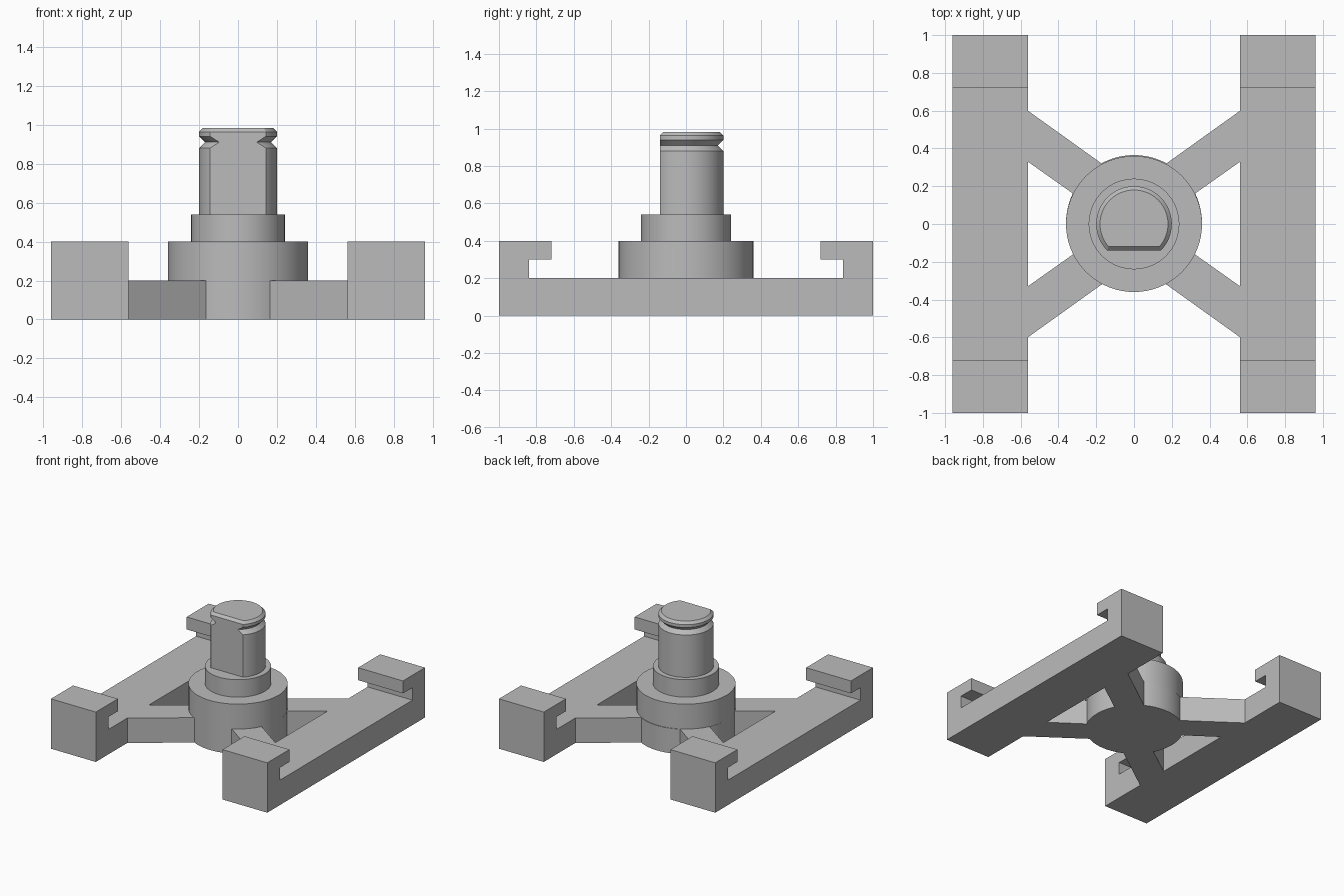
import bpy, bmesh, math

if "Cube" in bpy.data.objects:
    bpy.data.objects.remove(bpy.data.objects["Cube"], do_unlink=True)

# Single plain grey material
grey = bpy.data.materials.new("plain grey")
grey.use_nodes = True
colour = (0.5, 0.5, 0.5, 1)
grey.diffuse_color = colour
grey.node_tree.nodes["Principled BSDF"].inputs["Base Color"].default_value = colour


def loft(name, rings, smooth=False):
    """Skin equal-length rings of points and cap both ends."""
    bm = bmesh.new()
    loops = [[bm.verts.new(p) for p in ring] for ring in rings]
    n = len(loops[0])
    for a, b in zip(loops, loops[1:]):
        for i in range(n):
            j = (i + 1) % n
            bm.faces.new((a[i], a[j], b[j], b[i]))
    bm.faces.new(loops[0][::-1])
    bm.faces.new(loops[-1])
    bmesh.ops.recalc_face_normals(bm, faces=bm.faces)
    mesh = bpy.data.meshes.new(name)
    bm.to_mesh(mesh)
    bm.free()
    mesh.materials.append(grey)
    obj = bpy.data.objects.new(name, mesh)
    bpy.context.collection.objects.link(obj)
    if smooth:
        bpy.ops.object.select_all(action="DESELECT")
        obj.select_set(True)
        bpy.context.view_layer.objects.active = obj
        bpy.ops.object.shade_smooth_by_angle(angle=math.radians(25))
    return obj


def circle(r, z, y=0, n=72):
    return [(r * math.cos(math.tau * i / n), y + r * math.sin(math.tau * i / n), z)
            for i in range(n)]


def d_section(r, flat, z, n=64):
    """Circle cut by a straight edge at y = -flat."""
    dip = math.asin(flat / r)
    sweep = math.pi + 2 * dip
    angles = [-dip + sweep * i / n for i in range(n + 1)]
    return [(r * math.cos(a), r * math.sin(a), z) for a in angles]


# Side rails with a hooked clip at both ends
half = [(1, 0), (1, 0.4), (0.72, 0.4), (0.72, 0.3), (0.84, 0.3), (0.84, 0.2)]
rail = half + [(-y, z) for y, z in reversed(half)]
for side, sx in (("left", 1), ("right", -1)):
    loft(side + "_rail", [[(sx * x, y, z) for y, z in rail] for x in (0.562, 0.96)])
    # Slanted arms joining the rail to the hub
    for end, sy in (("front", -1), ("back", 1)):
        plan = [(0.562, 0.60), (0.15, 0.305), (0.30, 0.145), (0.562, 0.33)]
        loft(side + "_" + end + "_arm",
             [[(sx * x, sy * y, z) for x, y in plan] for z in (0, 0.2)])

# Stepped round hub
loft("hub_base", [circle(0.36, z, 0.005) for z in (0, 0.2)], True)
loft("hub_drum", [circle(0.36, z) for z in (0.2, 0.4)], True)
loft("hub_collar", [circle(0.24, z) for z in (0.4, 0.54)], True)

# Flat-sided peg with retaining groove and chamfered top
peg = [(0.2, 0.14, 0.54), (0.2, 0.14, 0.88), (0.17, 0.14, 0.91),
       (0.2, 0.14, 0.94), (0.2, 0.14, 0.963), (0.18, 0.12, 0.983)]
loft("peg", [d_section(*step) for step in peg], True)
